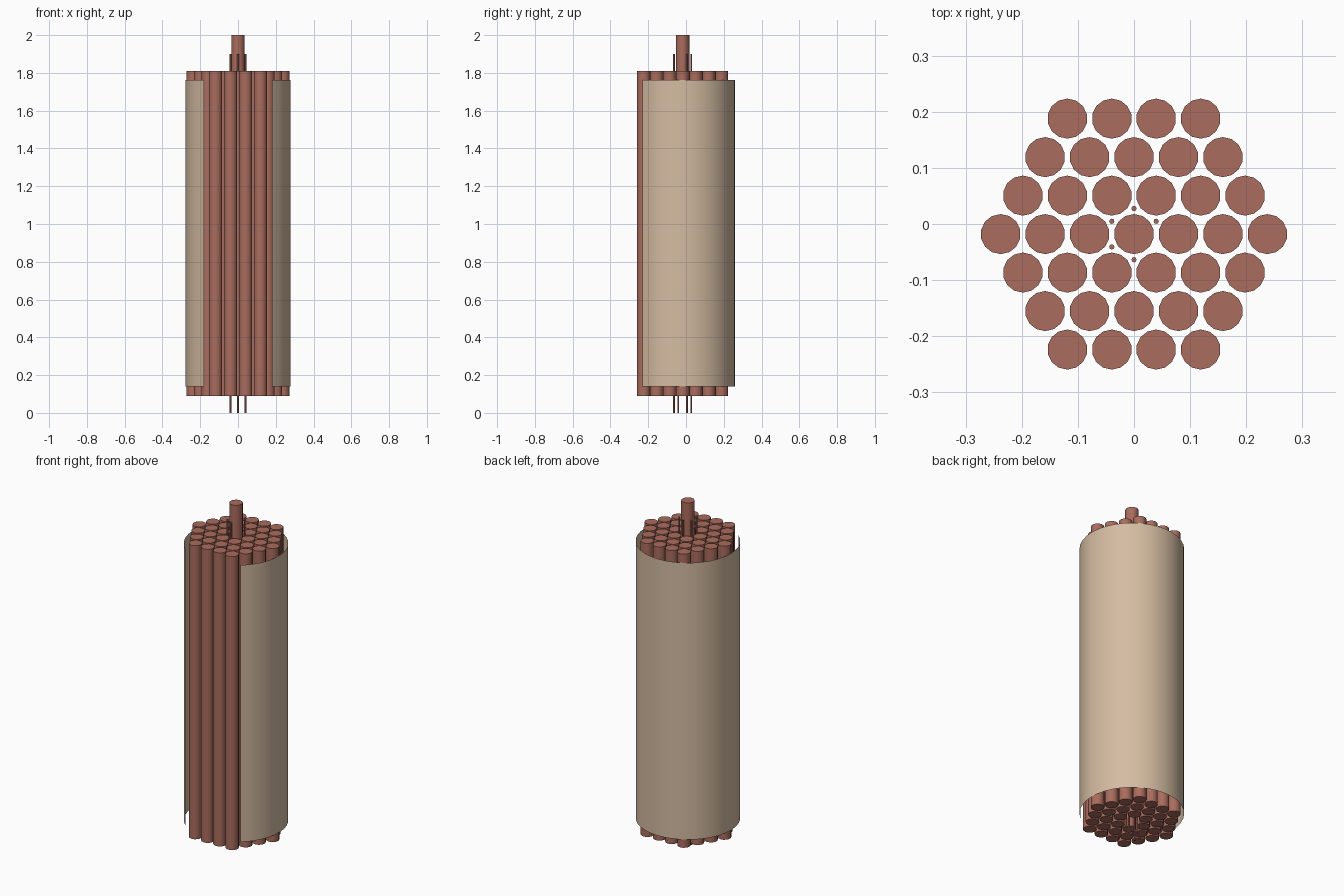
import bpy, math

if "Cube" in bpy.data.objects:
    bpy.data.objects.remove(bpy.data.objects["Cube"])

CY = -0.018      # bundle centre in y
PITCH = 0.0792   # rod spacing
ROD_R = 0.0357
SHELL_R = 0.278


def material(name, rgb):
    m = bpy.data.materials.new(name)
    m.diffuse_color = (*rgb, 1)
    m.use_nodes = True
    m.node_tree.nodes["Principled BSDF"].inputs["Base Color"].default_value = m.diffuse_color
    return m


rod_mat = material("rod_red", (0.40, 0.15, 0.11))
shell_mat = material("shell_tan", (0.66, 0.50, 0.36))


def smooth(obj):
    bpy.ops.object.select_all(action='DESELECT')
    obj.select_set(True)
    bpy.context.view_layer.objects.active = obj
    bpy.ops.object.shade_smooth_by_angle(angle=math.radians(40))


def rod(name, x, y, r, z0, z1, sides):
    bpy.ops.mesh.primitive_cylinder_add(vertices=sides, radius=r, depth=z1 - z0,
                                        location=(x, y, (z0 + z1) / 2))
    obj = bpy.context.object
    obj.name = name
    obj.data.materials.append(rod_mat)
    smooth(obj)


# Hexagonal bundle of 37 rods, the middle one pulled upward
for row in range(-3, 4):
    count = 7 - abs(row)
    for i in range(count):
        x = (i - (count - 1) / 2) * PITCH
        y = CY + row * PITCH * math.sqrt(3) / 2
        middle = row == 0 and i == 3
        lift = 0.19 if middle else 0
        rod("raised_centre_rod" if middle else "bundle_rod",
            x, y, ROD_R, 0.09 + lift, 1.81 + lift, 14)

# Five thin pins in the gaps around the centre rod
for deg in (30, 90, 150, 210, 270):
    a = math.radians(deg)
    d = PITCH / math.sqrt(3)
    rod("thin_pin", d * math.cos(a), CY + d * math.sin(a), 0.0047, 0, 1.9, 8)

# Thin open shell, with a gap of 80 degrees facing front
SEGS = 28
verts, faces = [], []
for i in range(SEGS + 1):
    a = math.radians(-50 + 280 * i / SEGS)
    for z in (0.14, 1.762):
        verts.append((SHELL_R * math.cos(a), CY + SHELL_R * math.sin(a), z))
for i in range(SEGS):
    k = 2 * i
    faces.append((k, k + 2, k + 3, k + 1))
mesh = bpy.data.meshes.new("outer_shell")
mesh.from_pydata(verts, [], faces)
mesh.materials.append(shell_mat)
shell = bpy.data.objects.new("outer_shell", mesh)
bpy.context.collection.objects.link(shell)
smooth(shell)
